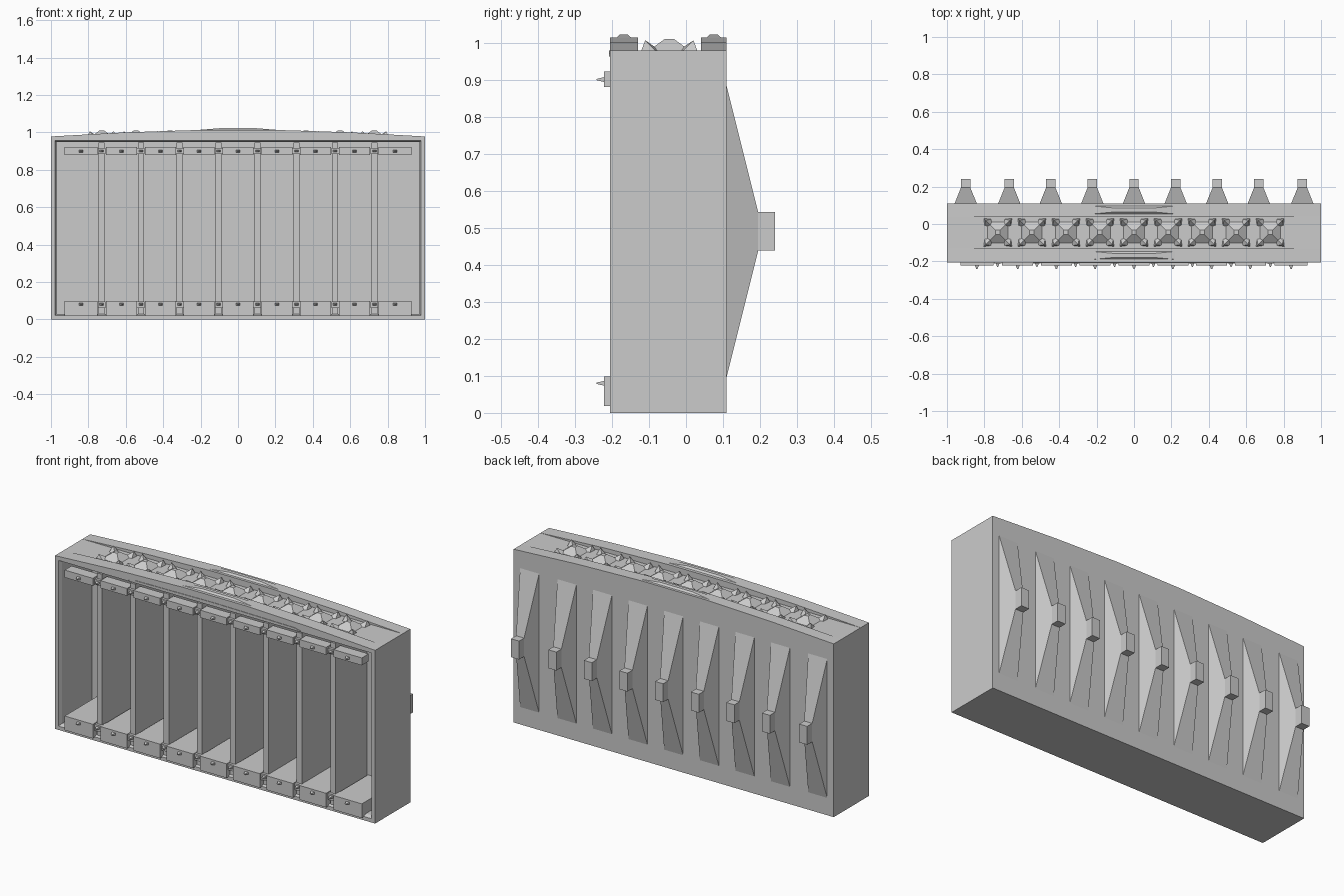
import bpy, bmesh, math
from mathutils import Vector

if "Cube" in bpy.data.objects:
    bpy.data.objects.remove(bpy.data.objects["Cube"])


def finish(name, bm):
    bmesh.ops.recalc_face_normals(bm, faces=bm.faces)
    me = bpy.data.meshes.new(name)
    bm.to_mesh(me)
    bm.free()
    ob = bpy.data.objects.new(name, me)
    bpy.context.collection.objects.link(ob)
    return ob


def add_hull(bm, pts):
    vs = [bm.verts.new(p) for p in pts]
    bmesh.ops.convex_hull(bm, input=vs)


def add_box(bm, x0, x1, y0, y1, z0, z1):
    vs = [bm.verts.new((x, y, z)) for x in (x0, x1) for y in (y0, y1) for z in (z0, z1)]
    for f in ((0, 1, 3, 2), (4, 6, 7, 5), (0, 4, 5, 1), (2, 3, 7, 6), (0, 2, 6, 4), (1, 5, 7, 3)):
        bm.faces.new([vs[i] for i in f])


def add_prism(bm, profile, y0, y1):
    a = [bm.verts.new((x, y0, z)) for x, z in profile]
    b = [bm.verts.new((x, y1, z)) for x, z in profile]
    n = len(a)
    bm.faces.new(a)
    bm.faces.new(b[::-1])
    for i in range(n):
        bm.faces.new((a[i], a[(i + 1) % n], b[(i + 1) % n], b[i]))


FRONT, BACK, TOP = -0.205, 0.11, 0.978

# Open-fronted casing with a chamfered opening
bm = bmesh.new()
add_box(bm, -1, 1, FRONT, BACK, 0, TOP)
bm.faces.ensure_lookup_table()
bmesh.ops.recalc_face_normals(bm, faces=bm.faces)
face = min(bm.faces, key=lambda f: f.calc_center_median().y)
bmesh.ops.inset_region(bm, faces=[face], thickness=0.03, depth=0)
bmesh.ops.inset_region(bm, faces=[face], thickness=0.012, depth=-0.02)
bmesh.ops.translate(bm, verts=face.verts, vec=(0, 0, 0))
ret = bmesh.ops.extrude_discrete_faces(bm, faces=[face])
bmesh.ops.translate(bm, verts=ret["faces"][0].verts, vec=(0, 0.27, 0))
finish("casing", bm)

# Arched rails on either side of the roof trough
half = [(0.2, 1.013), (0.6, 1.0)]
arch = [(-1, TOP)] + [(-x, z) for x, z in half[::-1]] + half + [(1, TOP)]
bm = bmesh.new()
for y0, y1 in ((FRONT, -0.13), (0.04, BACK)):
    add_prism(bm, arch, y0, y1)
finish("roof_rails", bm)

# Low ridge caps on the rails
bm = bmesh.new()
for y in (-0.168, 0.075):
    add_hull(bm, [(sx * x, y + sy * w, z) for sx in (-1, 1) for sy in (-1, 1)
                  for x, w, z in ((0.26, 0.025, 1.009), (0.1, 0.01, 1.022))])
finish("ridge_caps", bm)

# Thin crest strip above the opening
bm = bmesh.new()
add_prism(bm, [(-0.54, 0.962), (0.54, 0.962), (0.5, 0.972), (0, 0.978), (-0.5, 0.972)], FRONT - 0.003, FRONT)
finish("crest_strip", bm)

# Roof spikes: a pyramid with four corner barbs per cell
bm = bmesh.new()
cy = -0.045
for i in range(-4, 5):
    cx = i * 0.182
    add_hull(bm, [(cx + sx * r, cy + sy * r, z) for sx in (-1, 1) for sy in (-1, 1)
                  for r, z in ((0.058, TOP - 0.002), (0.012, 1.01))])
    for k in range(4):
        a = math.pi / 4 + k * math.pi / 2
        d = Vector((math.cos(a), math.sin(a), 0))
        s = Vector((-d.y, d.x, 0))
        c = Vector((cx, cy, TOP - 0.002))
        up = Vector((0, 0, 0.03))
        add_hull(bm, [c + d * 0.108, c + d * 0.075 + s * 0.025,
                      c + d * 0.075 - s * 0.025, c + d * 0.03, c + d * 0.092 + up])
finish("roof_spikes", bm)

# Bay layout
bays = [(0, 0.083)] + [(s * x, w) for s in (-1, 1)
                       for x, w in ((0.208, 0.083), (0.415, 0.083), (0.622, 0.083), (0.84, 0.088))]
dividers = [s * x for s in (-1, 1) for x in (0.104, 0.312, 0.519, 0.729)]

# Vertical dividers with end brackets
bm = bmesh.new()
for x in dividers:
    add_box(bm, x - 0.016, x + 0.016, -0.195, 0.09, 0.03, 0.945)
    add_box(bm, x - 0.02, x + 0.02, -0.21, -0.16, 0.885, 0.915)
    add_box(bm, x - 0.02, x + 0.02, -0.21, -0.16, 0.06, 0.095)
finish("bay_dividers", bm)

# Bay sills and top bars
bm = bmesh.new()
for x, w in bays:
    add_box(bm, x - w, x + w, -0.221, 0.09, 0.018, 0.098)
finish("bay_sills", bm)
bm = bmesh.new()
for x, w in bays:
    add_box(bm, x - w, x + w, -0.221, -0.16, 0.88, 0.922)
finish("bay_top_bars", bm)

# Bolts on bars and dividers
bm = bmesh.new()
spots = [(x, -0.221) for x, w in bays] + [(x, -0.209) for x in dividers]
for x, y in spots:
    for z in (0.9, 0.08):
        add_hull(bm, [(x + sx * r, y - d, z + sz * r * 0.6) for sx in (-1, 1) for sz in (-1, 1)
                      for r, d in ((0.011, 0), (0.003, 0.02))])
finish("bolts", bm)

# Tapered back fins with end knobs
bm = bmesh.new()
for x in (-0.9, -0.667, -0.445, -0.223, 0, 0.223, 0.445, 0.667, 0.9):
    add_hull(bm, [(x + sx * w, y, 0.49 + sz * h) for sx in (-1, 1) for sz in (-1, 1)
                  for w, y, h in ((0.06, BACK - 0.002, 0.4), (0.025, 0.195, 0.052))])
    add_box(bm, x - 0.025, x + 0.025, 0.19, 0.24, 0.438, 0.542)
finish("back_fins", bm)
